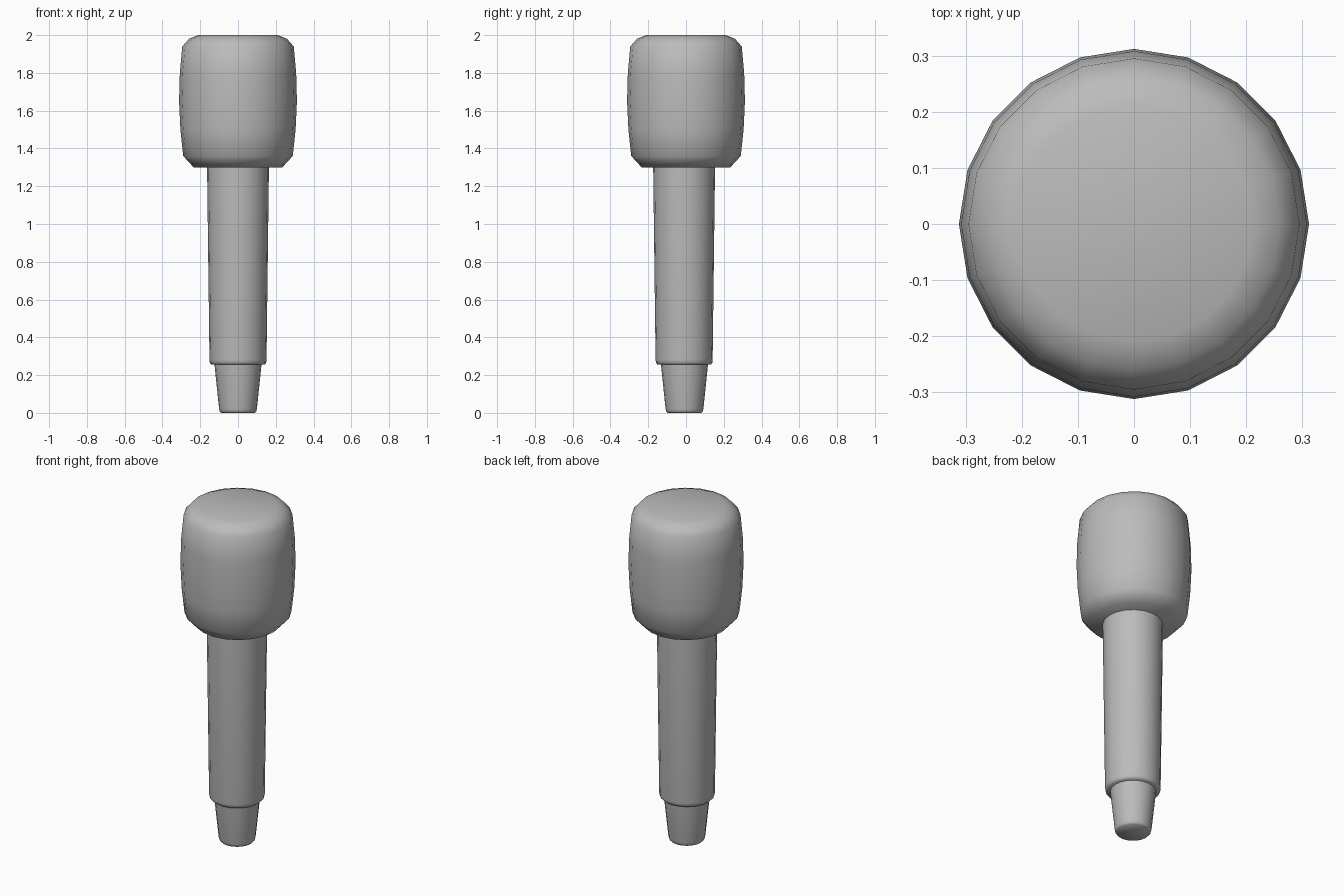
import bpy
import bmesh
from math import cos, sin, tau, radians

cube = bpy.data.objects.get("Cube")
if cube:
    bpy.data.objects.remove(cube, do_unlink=True)

grey = bpy.data.materials.new("plain grey")
grey.use_nodes = True
colour = (0.5, 0.5, 0.5, 1)
grey.diffuse_color = colour
grey.node_tree.nodes["Principled BSDF"].inputs["Base Color"].default_value = colour


def turned_part(name, profile, sides, y=0.0, sharp=40):
    """Turn a (radius, height) profile about z and cap both ends."""
    bm = bmesh.new()
    rings = [[bm.verts.new((r * cos(tau * i / sides), y + r * sin(tau * i / sides), z))
              for i in range(sides)] for r, z in profile]
    for low, high in zip(rings, rings[1:]):
        for i in range(sides):
            j = (i + 1) % sides
            bm.faces.new((low[i], low[j], high[j], high[i]))
    bm.faces.new(rings[0][::-1])
    bm.faces.new(rings[-1])
    mesh = bpy.data.meshes.new(name)
    bm.to_mesh(mesh)
    bm.free()
    mesh.materials.append(grey)
    obj = bpy.data.objects.new(name, mesh)
    bpy.context.collection.objects.link(obj)
    bpy.ops.object.select_all(action="DESELECT")
    obj.select_set(True)
    bpy.context.view_layer.objects.active = obj
    bpy.ops.object.shade_smooth_by_angle(angle=radians(sharp))
    return obj


# Rounded head with a slight barrel bulge
turned_part("head", [(0.235, 1.30), (0.29, 1.36), (0.305, 1.5), (0.312, 1.65),
                     (0.308, 1.80), (0.295, 1.94), (0.26, 1.98), (0.21, 2.0)], 20, sharp=60)

# Tapered handle with a softened lower rim
turned_part("handle", [(0.14, 0.255), (0.149, 0.265), (0.151, 0.28), (0.164, 1.32)],
            20, y=-0.01, sharp=60)

# Narrow tapered plug at the base
turned_part("base_plug", [(0.09, 0.0), (0.097, 0.008), (0.1, 0.02), (0.126, 0.27)],
            20, y=-0.008, sharp=60)
